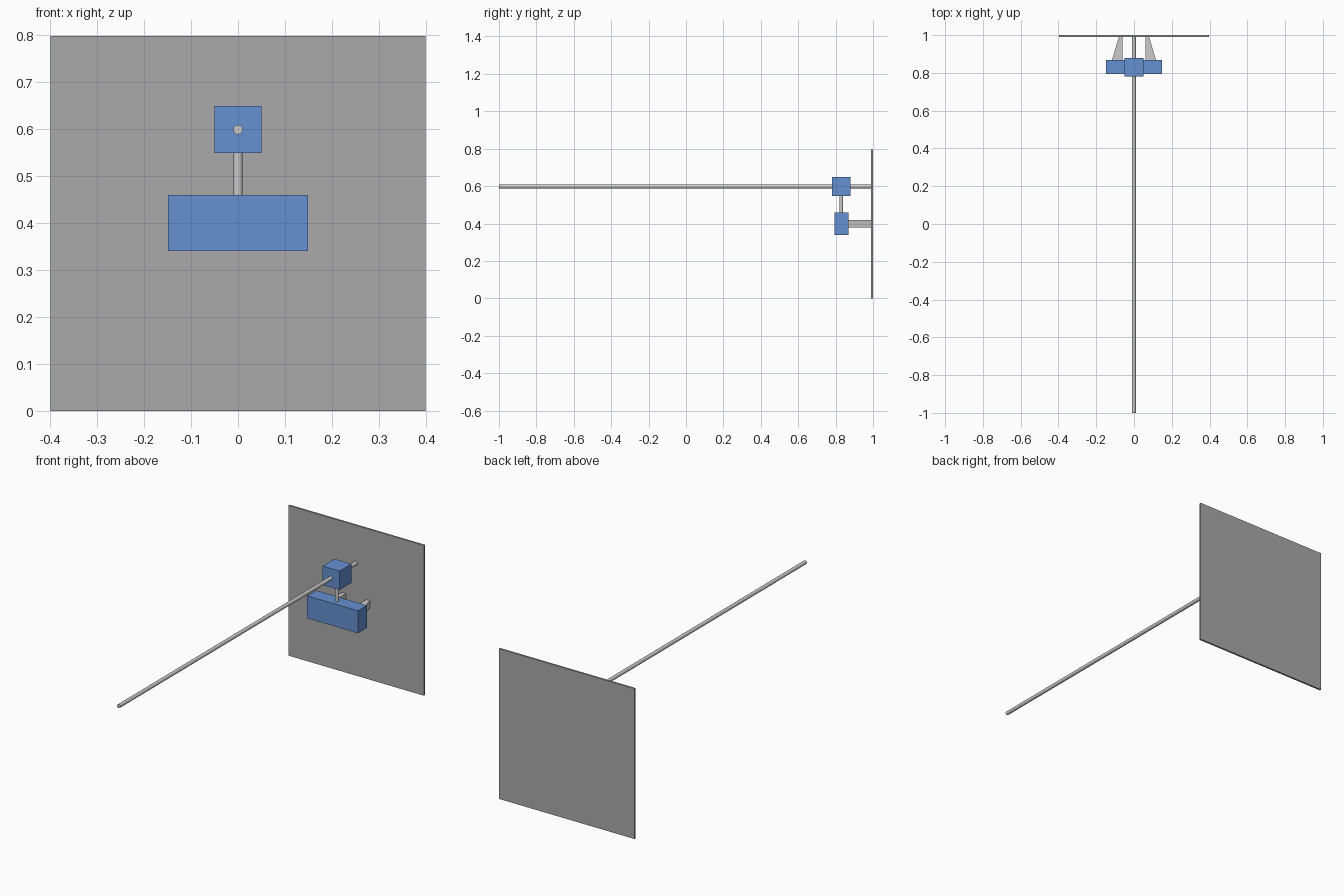
import bpy, bmesh, math

if "Cube" in bpy.data.objects:
    bpy.data.objects.remove(bpy.data.objects["Cube"])


def material(name, color):
    m = bpy.data.materials.new(name)
    m.diffuse_color = color
    m.use_nodes = True
    m.node_tree.nodes["Principled BSDF"].inputs["Base Color"].default_value = m.diffuse_color
    return m


blue = material("blue", (0.13, 0.28, 0.64, 1))
dark = material("dark_grey", (0.4, 0.4, 0.4, 1))


def box(name, lo, hi, mat=None):
    mid = [(a + b) / 2 for a, b in zip(lo, hi)]
    bpy.ops.mesh.primitive_cube_add(size=1, location=mid)
    ob = bpy.context.object
    ob.name = name
    ob.scale = [b - a for a, b in zip(lo, hi)]
    bpy.ops.object.transform_apply(location=False, rotation=False)
    if mat:
        ob.data.materials.append(mat)
    return ob


def rod(name, length, center, rotation=(0, 0, 0)):
    bpy.ops.mesh.primitive_cylinder_add(vertices=24, radius=0.01, depth=length,
                                        location=center, rotation=rotation)
    bpy.context.object.name = name
    bpy.ops.object.shade_smooth_by_angle()


def wedge(name, side):
    # tapered plan outline, extruded upward
    outline = [(0.06, 0.866), (0.117, 0.866), (0.08, 0.991), (0.06, 0.991)]
    bm = bmesh.new()
    face = bm.faces.new([bm.verts.new((side * x, y, 0.38)) for x, y in outline])
    ext = bmesh.ops.extrude_face_region(bm, geom=[face])
    for v in ext["geom"]:
        if isinstance(v, bmesh.types.BMVert):
            v.co.z = 0.42
    bmesh.ops.recalc_face_normals(bm, faces=bm.faces)
    me = bpy.data.meshes.new(name)
    bm.to_mesh(me)
    bm.free()
    bpy.context.collection.objects.link(bpy.data.objects.new(name, me))


# Back plate
box("back_plate", (-0.398, 0.99, 0), (0.398, 1.0, 0.797), dark)

# Long rail and the block sliding on it
rod("rail", 1.995, (0, -0.0025, 0.598), (math.pi / 2, 0, 0))
box("slider_block", (-0.05, 0.78, 0.548), (0.05, 0.88, 0.648), blue)

# Hanging body and its post
rod("post", 0.15, (0, 0.83, 0.505))
box("body", (-0.149, 0.793, 0.34), (0.149, 0.868, 0.459), blue)

# Tapered brackets from body to plate
for label, side in (("left", -1), ("right", 1)):
    wedge(label + "_bracket", side)
